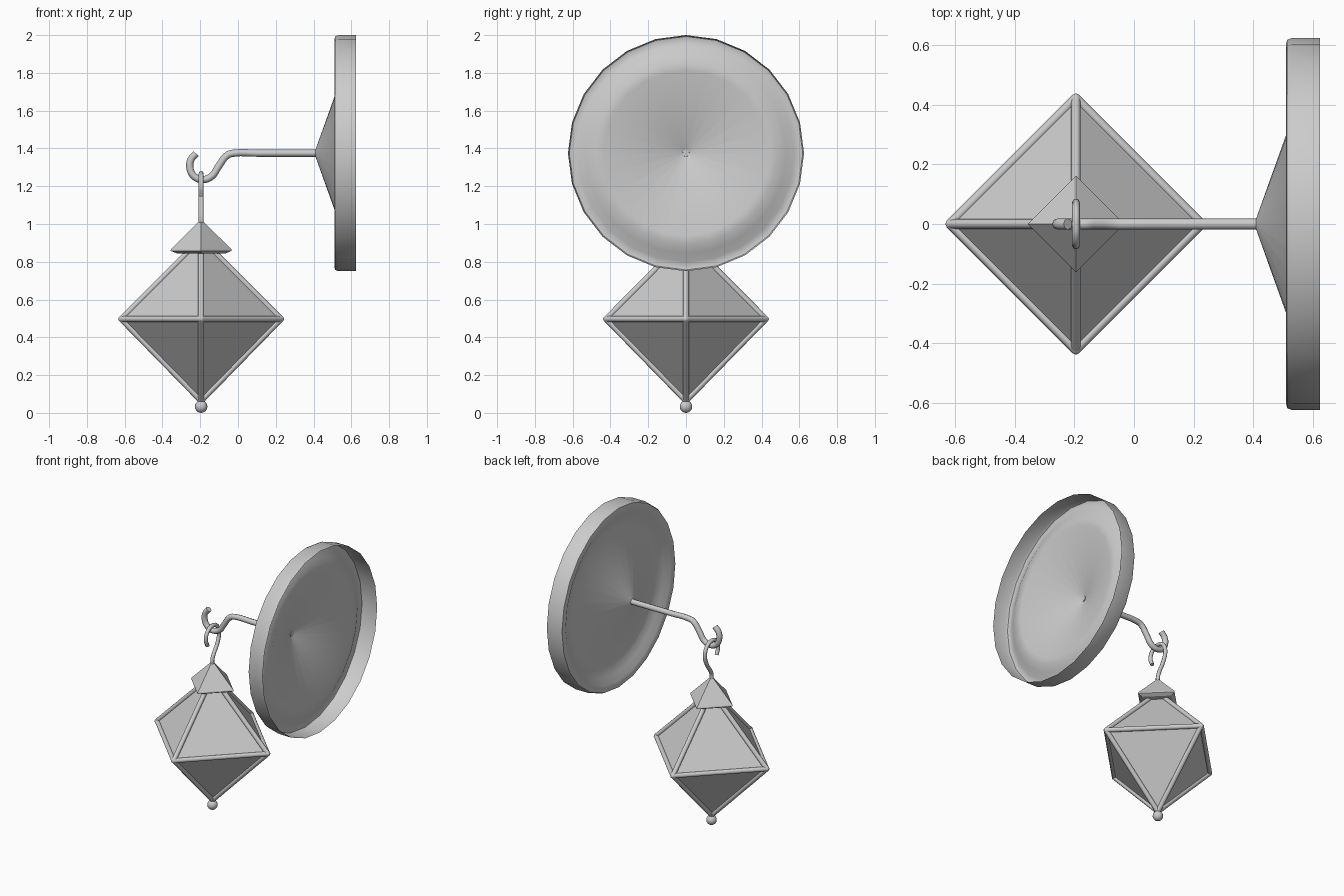
import bpy, bmesh, math
from mathutils import Vector

if "Cube" in bpy.data.objects:
    bpy.data.objects.remove(bpy.data.objects["Cube"])

CX = -0.195                       # lantern axis
ARM_Z = 1.375                     # wall plate axis


def mesh_object(name, bm, smooth=None):
    me = bpy.data.meshes.new(name)
    bmesh.ops.recalc_face_normals(bm, faces=bm.faces)
    bm.to_mesh(me)
    bm.free()
    ob = bpy.data.objects.new(name, me)
    bpy.context.collection.objects.link(ob)
    if smooth:
        bpy.ops.object.select_all(action='DESELECT')
        bpy.context.view_layer.objects.active = ob
        ob.select_set(True)
        bpy.ops.object.shade_smooth_by_angle(angle=math.radians(smooth))
    return ob


def lathe(name, profile, place, sides, smooth=None):
    """Spin (radius, height) rings; place maps (a, b, height) to a point."""
    bm = bmesh.new()
    rings = []
    for r, h in profile:
        ring = []
        for i in range(sides):
            t = 2 * math.pi * i / sides
            ring.append(bm.verts.new(place(r * math.cos(t), r * math.sin(t), h)))
        rings.append(ring)
    for low, high in zip(rings, rings[1:]):
        for i in range(sides):
            j = (i + 1) % sides
            bm.faces.new((low[i], low[j], high[j], high[i]))
    bmesh.ops.remove_doubles(bm, verts=bm.verts, dist=1e-5)
    return mesh_object(name, bm, smooth)


def rod(name, points, radius):
    cu = bpy.data.curves.new(name, 'CURVE')
    cu.dimensions = '3D'
    cu.bevel_depth = radius
    cu.bevel_resolution = 2
    cu.resolution_u = 4
    cu.use_fill_caps = True
    sp = cu.splines.new('BEZIER')
    sp.bezier_points.add(len(points) - 1)
    for bp, p in zip(sp.bezier_points, points):
        bp.co = p
        bp.handle_left_type = bp.handle_right_type = 'AUTO'
    ob = bpy.data.objects.new(name, cu)
    bpy.context.collection.objects.link(ob)


def strut(name, a, b, radius=0.016):
    a, b = Vector(a), Vector(b)
    d = b - a
    bm = bmesh.new()
    bmesh.ops.create_cone(bm, cap_ends=True, segments=8, radius1=radius,
                          radius2=radius, depth=d.length)
    ob = mesh_object(name, bm, 50)
    ob.location = (a + b) / 2
    ob.rotation_euler = d.to_track_quat('Z', 'Y').to_euler()


# Wall plate: open-backed dished shell with a central cone
lathe("wall_plate",
      [(0.018, 0.41), (0.437, 0.56), (0.48, 0.557), (0.53, 0.54), (0.575, 0.517),
       (0.602, 0.51), (0.618, 0.514), (0.625, 0.53), (0.625, 0.625)],
      lambda a, b, h: (h, a, ARM_Z + b), 24, 40)

# Arm ending in an upturned hook
arm = [(0.415, 1.375), (0.1, 1.375), (-0.02, 1.375), (-0.055, 1.365), (-0.106, 1.30),
       (-0.14, 1.252), (-0.188, 1.235), (-0.232, 1.252), (-0.255, 1.30),
       (-0.248, 1.343), (-0.222, 1.373)]
rod("arm", [(x, 0, z) for x, z in arm], 0.019)

# Lantern hook looped over the arm
hook = [(0, 0.99), (0, 1.035), (0.015, 1.07), (0.05, 1.12), (0.072, 1.19),
        (0.05, 1.248), (0, 1.268), (-0.05, 1.25), (-0.072, 1.20), (-0.055, 1.15)]
rod("lantern_hook", [(CX, y, z) for y, z in hook], 0.013)

# Cap: four-sided pyramid with a thin lip
lathe("lantern_cap", [(0, 0.845), (0.13, 0.845), (0.162, 0.858), (0.16, 0.866), (0, 1.025)],
      lambda a, b, h: (CX + a, b, h), 4)

# Octahedral panes
R, MID = 0.422, 0.497
lathe("panes", [(0, MID - 0.43), (R, MID), (0.07, 0.85), (0, 0.85)],
      lambda a, b, h: (CX + a, b, h), 4)

# Frame bars along every edge
corners = [(CX + R * math.cos(i * math.pi / 2), R * math.sin(i * math.pi / 2), MID)
           for i in range(4)]
for i, c in enumerate(corners):
    strut(f"belt_bar_{i}", c, corners[(i + 1) % 4])
    strut(f"lower_bar_{i}", c, (CX, 0, MID - 0.432))
    dx, dy = (c[0] - CX) / R, c[1] / R
    strut(f"upper_bar_{i}", c, (CX + 0.07 * dx, 0.07 * dy, 0.85))
    bm = bmesh.new()
    bmesh.ops.create_uvsphere(bm, u_segments=8, v_segments=6, radius=0.0165)
    mesh_object(f"corner_joint_{i}", bm, 60).location = c

# Bottom finial
bm = bmesh.new()
bmesh.ops.create_uvsphere(bm, u_segments=16, v_segments=10, radius=0.033)
mesh_object("finial", bm, 60).location = (CX, 0, 0.033)
